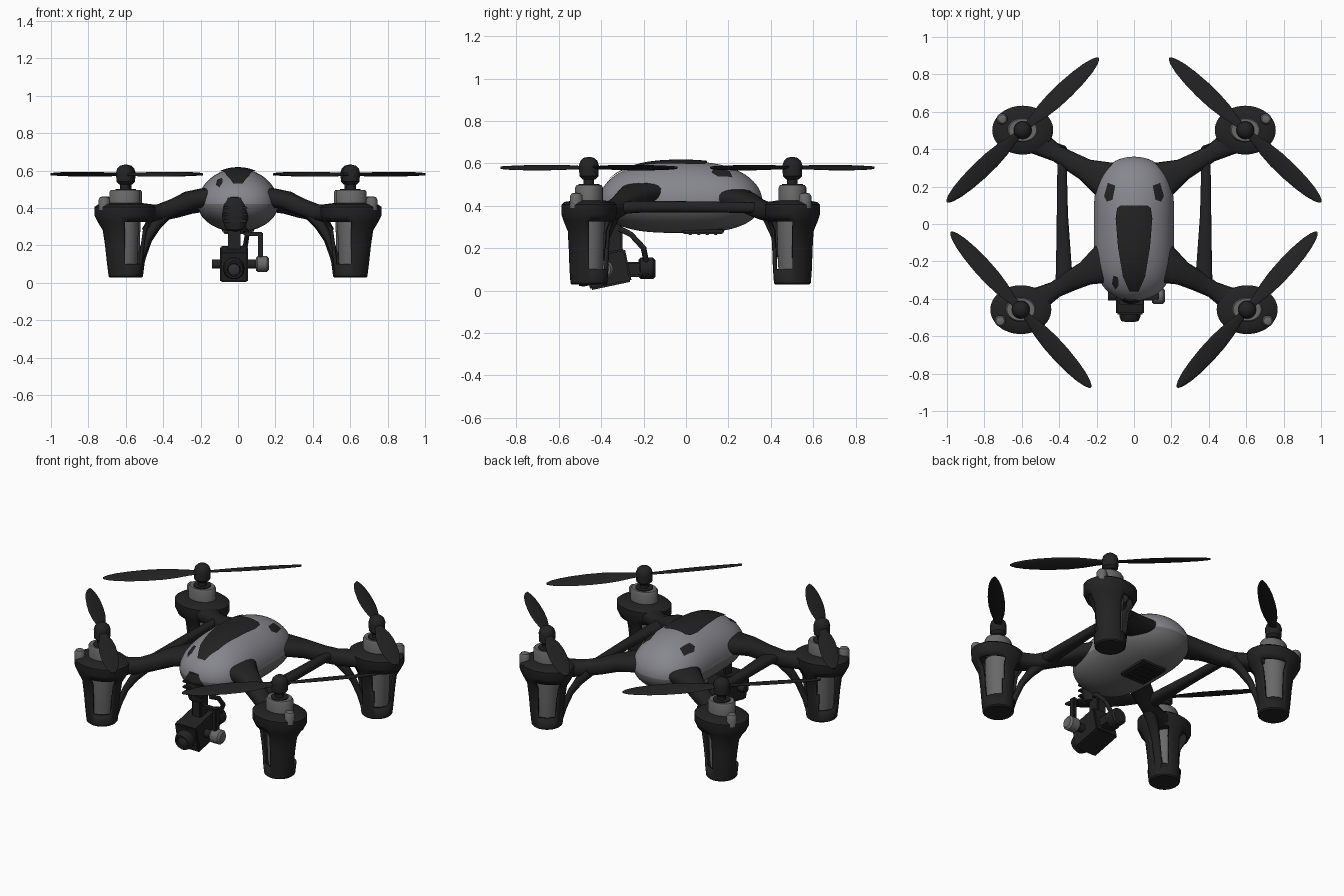
import bpy, bmesh, math
from math import sin, cos, pi, radians
from mathutils import Vector, Matrix

if "Cube" in bpy.data.objects:
    bpy.data.objects.remove(bpy.data.objects["Cube"])


def material(name, rgb):
    m = bpy.data.materials.new(name)
    m.diffuse_color = (*rgb, 1)
    m.use_nodes = True
    m.node_tree.nodes["Principled BSDF"].inputs["Base Color"].default_value = m.diffuse_color
    return m


BLACK = material("matte black", (0.016, 0.016, 0.016))
SILVER = material("cool grey shell", (0.24, 0.24, 0.27))
GREY = material("mid grey", (0.14, 0.14, 0.14))
GLASS = material("dark lens", (0.035, 0.035, 0.04))


def finish(name, bm, mats, angle=35, recalc=True):
    if recalc:
        bmesh.ops.recalc_face_normals(bm, faces=bm.faces)
    me = bpy.data.meshes.new(name)
    bm.to_mesh(me)
    bm.free()
    for m in mats:
        me.materials.append(m)
    for p in me.polygons:
        p.use_smooth = True
    me.set_sharp_from_angle(angle=radians(angle))
    ob = bpy.data.objects.new(name, me)
    bpy.context.collection.objects.link(ob)
    return ob


def skin(bm, rings, cap=True):
    n = len(rings[0])
    for a, b in zip(rings, rings[1:]):
        for i in range(n):
            j = (i + 1) % n
            bm.faces.new((a[i], a[j], b[j], b[i]))
    if cap:
        bm.faces.new(rings[0])
        bm.faces.new(rings[-1])


def loft(name, path, mat, twist=0, power=0.8, n=20):
    """Sweep an oval section along points (x, y, z, half width, half height)."""
    bm, rings = bmesh.new(), []
    pts = [Vector(p[:3]) for p in path]
    for i, p in enumerate(path):
        t = (pts[min(i + 1, len(pts) - 1)] - pts[max(i - 1, 0)]).normalized()
        side = t.cross(Vector((0, 0, 1))).normalized()
        side = Matrix.Rotation(radians(twist), 3, t) @ side
        up = side.cross(t)
        ring = []
        for k in range(n):
            c, s = cos(2 * pi * k / n), sin(2 * pi * k / n)
            c, s = math.copysign(abs(c) ** power, c), math.copysign(abs(s) ** power, s)
            ring.append(bm.verts.new(pts[i] + side * c * p[3] + up * s * p[4]))
        rings.append(ring)
    skin(bm, rings)
    return finish(name, bm, [mat])


def lathe(name, profile, mat, loc, rot=(0, 0, 0), scale=(1, 1, 1), n=32):
    """Turn (radius, height) points about the local z axis."""
    bm = bmesh.new()
    rings = [[bm.verts.new((r * cos(2 * pi * k / n), r * sin(2 * pi * k / n), z))
              for k in range(n)] for r, z in profile]
    skin(bm, rings)
    ob = finish(name, bm, [mat])
    ob.location, ob.rotation_euler, ob.scale = loc, rot, scale
    return ob


def box(name, size, loc, mat, rot=0, bevel=0.008):
    bm = bmesh.new()
    bmesh.ops.create_cube(bm, size=1)
    bmesh.ops.scale(bm, vec=size, verts=bm.verts)
    bmesh.ops.bevel(bm, geom=bm.edges[:], offset=bevel, segments=2, affect='EDGES')
    ob = finish(name, bm, [mat])
    ob.location, ob.rotation_euler.x = loc, rot
    return ob


# ---- body shell: egg with a pale upper and a darker lower half
MID, CY, HALF = 0.42, -0.025, 0.385


def section(y):
    u = min(abs((y - CY) / HALF), 1)
    return (0.215 * (1 - u ** 4) ** 0.5, 0.19 * (1 - u ** 2.5) ** 0.5, 0.148 * (1 - u ** 3) ** 0.5)


def top_z(x, y):
    w, h, _ = section(y)
    return MID + h * max(0, 1 - (x / w) ** 2) ** 0.5


bm, rings = bmesh.new(), []
for i in range(49):
    y = CY - HALF * cos(pi * i / 48)
    w, h, b = section(y)
    rings.append([bm.verts.new((w * cos(a), y, MID + (h if sin(a) > 0 else b) * sin(a)))
                  for a in (2 * pi * k / 64 for k in range(64))])
skin(bm, rings, False)
bmesh.ops.remove_doubles(bm, verts=bm.verts, dist=1e-4)
for f in bm.faces:
    f.material_index = 0 if f.calc_center_median().z > MID else 1
finish("body_shell", bm, [SILVER, GREY])


def patch(name, outline, lift):
    """Thin dark panel that follows the top of the body."""
    cx = sum(p[0] for p in outline) / len(outline)
    cy = sum(p[1] for p in outline) / len(outline)
    edge = []
    for (x0, y0), (x1, y1) in zip(outline, outline[1:] + outline[:1]):
        edge += [(x0 + (x1 - x0) * k / 4, y0 + (y1 - y0) * k / 4) for k in range(4)]
    bm, rings = bmesh.new(), []
    for r in range(1, 10):
        ring = [(cx + (x - cx) * r / 9, cy + (y - cy) * r / 9) for x, y in edge]
        rings.append([bm.verts.new((x, y, top_z(x, y) + lift)) for x, y in ring])
    bm.faces.new(rings[0])
    skin(bm, rings, False)
    bmesh.ops.recalc_face_normals(bm, faces=bm.faces)
    if sum(f.normal.z for f in bm.faces) < 0:
        bmesh.ops.reverse_faces(bm, faces=bm.faces)
    finish(name, bm, [BLACK], recalc=False)


half = [(0.07, 0.10), (0.09, 0.085), (0.098, 0.03), (0.085, -0.13), (0.06, -0.28), (0.025, -0.36)]
patch("canopy_panel", half + [(-x, y) for x, y in reversed(half)], 0.008)
for s, side in ((1, "right"), (-1, "left")):
    patch(f"rear_vent_{side}", [(s * x, y) for x, y in
          ((0.10, 0.205), (0.14, 0.22), (0.16, 0.15), (0.145, 0.12), (0.115, 0.13))], 0.004)
patch("nose_vent", [(-0.11, -0.275), (-0.085, -0.285), (-0.082, -0.33), (-0.10, -0.35), (-0.118, -0.32)], 0.005)

# ---- battery hatch with ribs under the body
box("battery_hatch", (0.17, 0.20, 0.03), (0, 0.08, 0.281), BLACK)
for k in range(4):
    box(f"hatch_rib_{k + 1}", (0.15, 0.018, 0.01), (0, 0.02 + k * 0.04, 0.266), BLACK, bevel=0.003)

# ---- four corners: arm, pod leg, motor, propeller
POD = [(0.09, 0.425), (0.145, 0.418), (0.163, 0.405), (0.163, 0.36), (0.145, 0.325), (0.118, 0.28),
       (0.106, 0.20), (0.095, 0.10), (0.087, 0.035), (0.08, 0.028)]
ARMS = {"front": [(0.56, -0.43, 0.375, 0.09, 0.045), (0.49, -0.39, 0.37, 0.06, 0.045),
                  (0.42, -0.35, 0.375, 0.045, 0.045), (0.34, -0.305, 0.405, 0.055, 0.045),
                  (0.26, -0.265, 0.44, 0.065, 0.05), (0.13, -0.20, 0.465, 0.12, 0.05)],
        "rear": [(0.55, 0.47, 0.375, 0.09, 0.045), (0.48, 0.415, 0.37, 0.06, 0.045),
                 (0.41, 0.375, 0.375, 0.045, 0.045), (0.34, 0.335, 0.39, 0.052, 0.045),
                 (0.26, 0.29, 0.415, 0.06, 0.048), (0.13, 0.225, 0.435, 0.11, 0.048)]}
BLADE = [(0.02, 0.018), (0.08, 0.026), (0.15, 0.04), (0.23, 0.048), (0.32, 0.049), (0.41, 0.044),
         (0.48, 0.035), (0.53, 0.022), (0.552, 0.011), (0.56, 0.003)]


def pod_leg(name, x, y, out):
    bm, n = bmesh.new(), 48
    rings = []
    for r, z in POD:
        sq = 1 - 0.2 * min(1, max(0, (z - 0.05) / 0.3))
        rings.append([bm.verts.new((r * cos(a), r * sq * sin(a), z))
                      for a in (2 * pi * k / n for k in range(n))])
    skin(bm, rings)
    bmesh.ops.recalc_face_normals(bm, faces=bm.faces)
    # tapered windows either side of the outer rib, and one facing inward
    gone = []
    for f in bm.faces:
        c = f.calc_center_median()
        d = abs((math.degrees(math.atan2(c.y, c.x)) - out + 180) % 360 - 180)
        if 0.10 < c.z < 0.325 and (46 < d < 114 or d > 158):
            gone.append(f)
    bmesh.ops.delete(bm, geom=gone, context='FACES')
    ob = finish(name, bm, [BLACK], recalc=False)
    ob.location = (x, y, 0)
    mod = ob.modifiers.new("wall", 'SOLIDIFY')
    mod.thickness, mod.offset = 0.014, -1


for end, px, py in (("front", 0.605, -0.458), ("rear", 0.595, 0.502)):
    for s, side in ((1, "right"), (-1, "left")):
        tag = f"{end}_{side}"
        ys = 1 if py > 0 else -1
        x, y = s * px, py
        loft(f"arm_{tag}", [(s * p[0], *p[1:]) for p in ARMS[end]], BLACK)
        pod_leg(f"pod_leg_{tag}", x, y, math.degrees(math.atan2(ys, s)))
        lathe(f"motor_core_{tag}", [(0.058, 0.05), (0.068, 0.12), (0.075, 0.36)], GREY, (x, y, 0))
        # curved brace from foot to arm
        loft(f"leg_brace_{tag}", [(x - s * a, y - ys * b, z, w, h) for a, b, z, w, h in (
            (0.06, 0.03, 0.05, 0.025, 0.018), (0.085, 0.045, 0.14, 0.022, 0.016),
            (0.115, 0.065, 0.23, 0.024, 0.018), (0.155, 0.09, 0.30, 0.03, 0.024),
            (0.21, 0.115, 0.365, 0.035, 0.03))], BLACK)
        # motor can, cap, shaft and spinner
        lathe(f"motor_{tag}", [(0.082, 0.40), (0.082, 0.485), (0.074, 0.497)], GREY, (x, y, 0), scale=(1, 0.8, 1))
        lathe(f"motor_cap_{tag}", [(0.05, 0.49), (0.05, 0.502)], BLACK, (x, y, 0))
        lathe(f"shaft_{tag}", [(0.025, 0.49), (0.025, 0.55)], BLACK, (x, y, 0))
        lathe(f"spinner_{tag}", [(0.03, 0.525), (0.045, 0.54), (0.047, 0.59), (0.04, 0.612),
                                 (0.025, 0.626), (0.004, 0.631)], BLACK, (x, y, 0))
        lathe(f"motor_plug_{tag}", [(0.03, 0.39), (0.03, 0.445), (0.022, 0.458), (0.004, 0.462)], GREY,
              (x + s * 0.11, y + ys * 0.06, 0), n=20)
        # two twisted blades
        ang = radians(48 if end == "front" else 43.5)
        ang = ang if s * ys < 0 else -ang
        ang = -ang if end == "front" else ang
        ang = math.atan2(-s * ys * abs(sin(ang)), cos(ang))
        for k in range(2):
            a = ang + k * pi
            loft(f"blade_{tag}_{k + 1}", [(x + r * cos(a), y + r * sin(a), 0.58, w, 0.006)
                 for r, w in BLADE], BLACK, twist=14 * s * ys, power=1, n=16)

for s, side in ((1, "right"), (-1, "left")):
    loft(f"side_rail_{side}", [(s * 0.385, 0.37, 0.39, 0.024, 0.025), (s * 0.383, 0.05, 0.395, 0.03, 0.026),
                               (s * 0.375, -0.23, 0.395, 0.042, 0.028), (s * 0.37, -0.31, 0.39, 0.05, 0.03)], BLACK)

# ---- camera gimbal under the nose
lathe("gimbal_mount", [(0.01, -0.10), (0.05, -0.09), (0.068, -0.04), (0.068, 0.04), (0.05, 0.08), (0.01, 0.09)],
      BLACK, (-0.015, -0.375, 0.375), scale=(1, 0.75, 1))
for k in range(3):
    box(f"mount_slat_{k + 1}", (0.13, 0.03, 0.014), (-0.015, -0.415, 0.33 + k * 0.035), BLACK, bevel=0.004)
box("gimbal_column", (0.065, 0.08, 0.16), (-0.02, -0.34, 0.245), BLACK)
loft("gimbal_arm", [(0.03, -0.31, 0.29, 0.014, 0.014), (0.05, -0.26, 0.265, 0.013, 0.013),
                    (0.04, -0.20, 0.20, 0.013, 0.013), (0.0, -0.185, 0.12, 0.013, 0.013)], BLACK)
lathe("roll_motor", [(0.04, -0.04), (0.05, -0.03), (0.05, 0.03), (0.04, 0.04)], BLACK,
      (-0.02, -0.185, 0.105), rot=(pi / 2, 0, 0))
box("roll_link", (0.09, 0.10, 0.07), (-0.02, -0.25, 0.10), BLACK)
box("side_bracket", (0.025, 0.04, 0.17), (0.12, -0.385, 0.185), BLACK, bevel=0.005)
box("bracket_top", (0.10, 0.035, 0.02), (0.08, -0.385, 0.26), BLACK, bevel=0.005)
lathe("pitch_motor", [(0.034, -0.035), (0.042, -0.025), (0.042, 0.025), (0.03, 0.036)], GREY,
      (0.13, -0.385, 0.10), rot=(0, pi / 2, 0))
lathe("pitch_axle", [(0.025, -0.12), (0.025, 0.13)], BLACK, (-0.02, -0.385, 0.10), rot=(0, pi / 2, 0))

TILT = radians(12)
aim = Vector((0, -cos(TILT), -sin(TILT)))
cam = Vector((-0.022, -0.37, 0.10))
box("camera_body", (0.15, 0.20, 0.16), cam, BLACK, rot=TILT)
face = (pi / 2 + TILT, 0, 0)
lathe("lens_barrel", [(0.056, 0), (0.056, 0.03), (0.048, 0.05), (0.036, 0.05), (0.032, 0.04)], BLACK,
      cam + aim * 0.098, rot=face)
lathe("lens_glass", [(0.032, 0), (0.03, 0.005), (0.012, 0.009)], GLASS, cam + aim * 0.138, rot=face)
